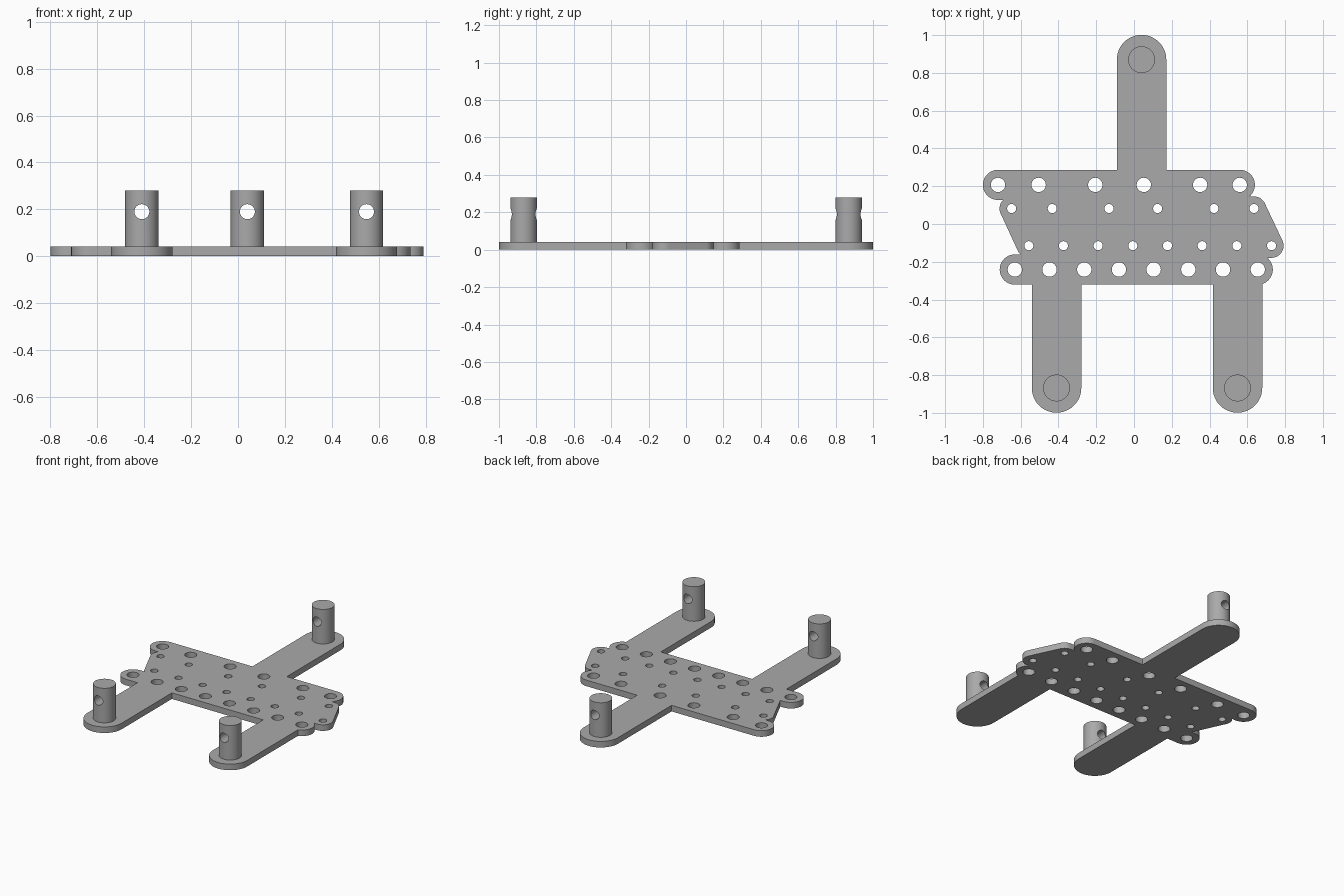
import bpy
import bmesh
import math
from mathutils import Matrix

if "Cube" in bpy.data.objects:
    bpy.data.objects.remove(bpy.data.objects["Cube"], do_unlink=True)

THICK = 0.042
POST_TOP = 0.28
ARM_ENDS = {"rear": (0.04, 0.87), "front_right": (-0.41, -0.868), "front_left": (0.548, -0.868)}

# Single plain material
grey = bpy.data.materials.new("plain grey")
grey.use_nodes = True
colour = (0.4, 0.4, 0.4, 1)
grey.diffuse_color = colour
grey.node_tree.nodes["Principled BSDF"].inputs["Base Color"].default_value = colour


def finish(bm, name):
    mesh = bpy.data.meshes.new(name)
    bmesh.ops.recalc_face_normals(bm, faces=bm.faces)
    bm.to_mesh(mesh)
    bm.free()
    mesh.materials.append(grey)
    obj = bpy.data.objects.new(name, mesh)
    bpy.context.collection.objects.link(obj)
    return obj


def hull(name, centres, radius, margin):
    """Upright prism wrapped around discs at the given centres."""
    bm = bmesh.new()
    for x, y in centres:
        for i in range(48):
            a = math.tau * i / 48
            for z in (-margin, THICK + margin):
                bm.verts.new((x + radius * math.cos(a), y + radius * math.sin(a), z))
    bmesh.ops.convex_hull(bm, input=bm.verts[:])
    bmesh.ops.delete(bm, geom=[v for v in bm.verts if not v.link_faces], context="VERTS")
    bmesh.ops.dissolve_limit(bm, angle_limit=0.01, verts=bm.verts[:], edges=bm.edges[:])
    return finish(bm, name)


def add_cylinder(bm, radius, depth, matrix, sides=32):
    bmesh.ops.create_cone(bm, cap_ends=True, segments=sides, radius1=radius,
                          radius2=radius, depth=depth, matrix=matrix)


def combine(target, other, operation):
    mod = target.modifiers.new("cut", "BOOLEAN")
    mod.operation = operation
    mod.solver = "EXACT"
    mod.object = other
    bpy.context.view_layer.objects.active = target
    bpy.ops.object.modifier_apply(modifier=mod.name)
    bpy.data.objects.remove(other, do_unlink=True)


def smooth(obj):
    bpy.ops.object.select_all(action="DESELECT")
    obj.select_set(True)
    bpy.context.view_layer.objects.active = obj
    bpy.ops.object.shade_smooth_by_angle(angle=math.radians(30))


def row(start, end, count):
    return [start + (end - start) * i / (count - 1) for i in range(count)]


# Hole rows: x positions, y, hole radius
rows = [
    ([-0.72, -0.505, -0.205, 0.052, 0.35, 0.56], 0.207, 0.038),
    ([-0.648, -0.433, -0.132, 0.125, 0.423, 0.635], 0.082, 0.024),
    (row(-0.557, 0.728, 8), -0.115, 0.024),
    (row(-0.631, 0.655, 8), -0.241, 0.038),
]
ends = [[(xs[0], y), (xs[-1], y)] for xs, y, r in rows]

# Plate outline: skewed centre, two rounded bars, three arms
plate = hull("plate", ends[1] + ends[2], 0.064, 0.05)
shapes = [hull("rear_bar", ends[0], 0.08, 0.06), hull("front_bar", ends[3], 0.08, 0.07)]
for i, (x, y) in enumerate(ARM_ENDS.values()):
    inner = 0.0 if y > 0 else -0.05
    shapes.append(hull("arm", [(x, y), (x, inner)], 0.131, 0.08 + 0.01 * i))
for shape in shapes:
    combine(plate, shape, "UNION")

# Trim to plate thickness
bm = bmesh.new()
bmesh.ops.create_cube(bm, size=1, matrix=Matrix.Translation((0, 0, THICK / 2))
                      @ Matrix.Diagonal((3, 3, THICK, 1)))
combine(plate, finish(bm, "slab"), "INTERSECT")

# Drill the hole rows
bm = bmesh.new()
for xs, y, r in rows:
    for x in xs:
        add_cylinder(bm, r, 0.5, Matrix.Translation((x, y, 0)))
combine(plate, finish(bm, "drill"), "DIFFERENCE")
smooth(plate)

# Posts with a cross hole running front to back
for name, (x, y) in ARM_ENDS.items():
    bm = bmesh.new()
    add_cylinder(bm, 0.071, POST_TOP - THICK,
                 Matrix.Translation((x, y, (POST_TOP + THICK) / 2)), 48)
    post = finish(bm, name + "_post")
    bm = bmesh.new()
    add_cylinder(bm, 0.032, 0.4, Matrix.Translation((x, y, 0.19))
                 @ Matrix.Rotation(math.pi / 2, 4, "X"))
    combine(post, finish(bm, "drill"), "DIFFERENCE")
    smooth(post)
